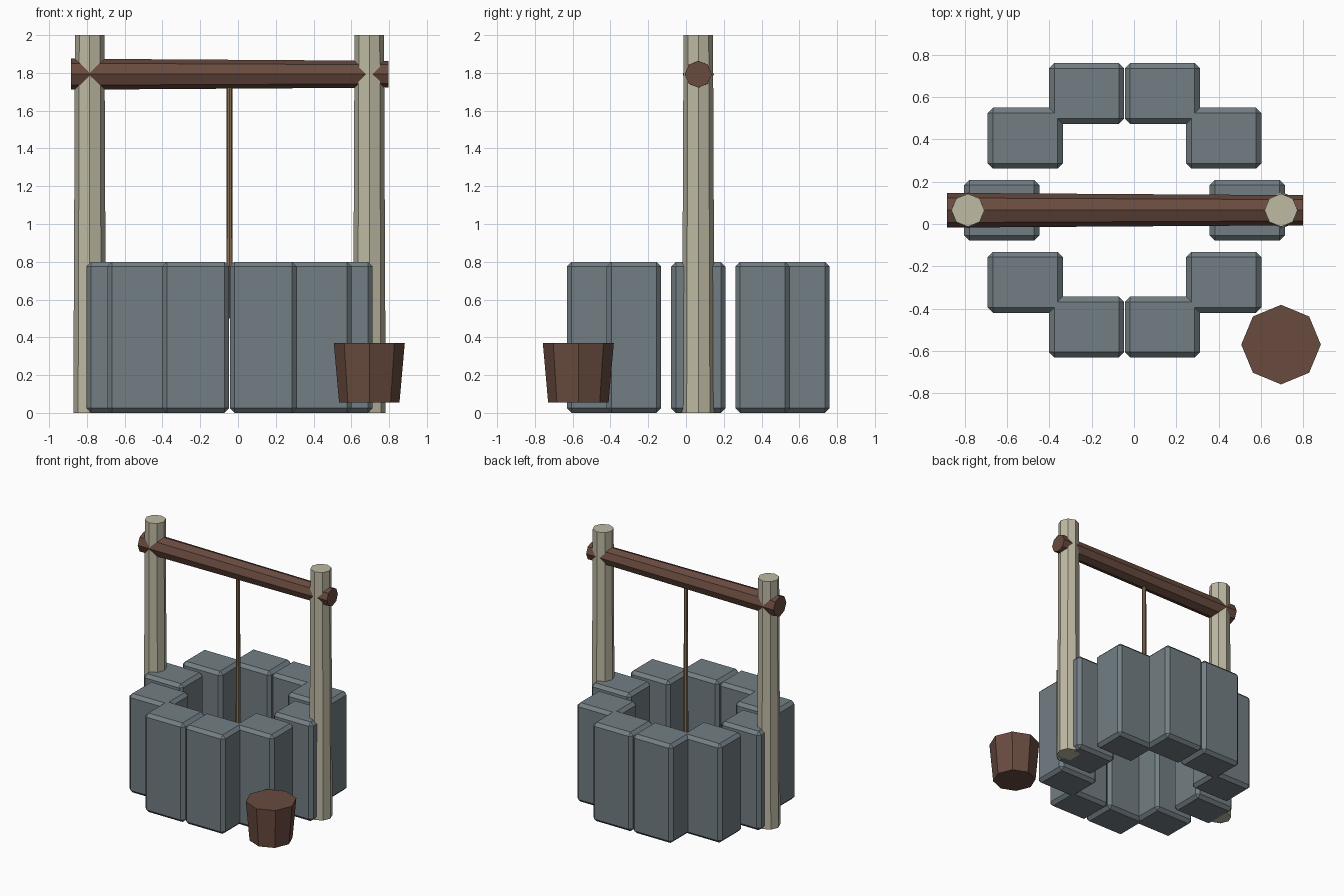
import bpy, bmesh
from math import sin, cos, pi
from mathutils import Matrix, Vector

if "Cube" in bpy.data.objects:
    bpy.data.objects.remove(bpy.data.objects["Cube"])


def material(name, rgb):
    m = bpy.data.materials.new(name)
    m.diffuse_color = (*rgb, 1)
    m.use_nodes = True
    m.node_tree.nodes["Principled BSDF"].inputs["Base Color"].default_value = m.diffuse_color
    return m


STONE = material("stone", (0.17, 0.21, 0.23))
PALE_WOOD = material("pale_wood", (0.52, 0.49, 0.37))
DARK_WOOD = material("dark_wood", (0.14, 0.07, 0.05))
ROPE = material("rope", (0.26, 0.17, 0.09))


def finish(name, bm, mat):
    mesh = bpy.data.meshes.new(name)
    bm.to_mesh(mesh)
    bm.free()
    mesh.materials.append(mat)
    obj = bpy.data.objects.new(name, mesh)
    bpy.context.collection.objects.link(obj)
    return obj


def block(name, centre, size, bevel, mat):
    bm = bmesh.new()
    bmesh.ops.create_cube(bm, size=1)
    bmesh.ops.scale(bm, vec=size, verts=bm.verts)
    bmesh.ops.bevel(bm, geom=bm.edges[:], offset=bevel, segments=1, affect='EDGES')
    finish(name, bm, mat).location = centre


def tapered(name, start, end, r1, r2, mat, sides=8):
    # capped tapered cylinder between two points
    a, b = Vector(start), Vector(end)
    bm = bmesh.new()
    bmesh.ops.create_cone(bm, cap_ends=True, segments=sides, radius1=r1,
                          radius2=r2, depth=(b - a).length)
    axis = b - a
    if abs(axis.x) > abs(axis.z):
        bmesh.ops.rotate(bm, matrix=Matrix.Rotation(pi / 2, 3, 'Y'), verts=bm.verts)
    finish(name, bm, mat).location = (a + b) / 2


CX, CY = -0.045, 0.065  # centre of the well

# Ring of ten upright stones, all axis aligned
for i in range(10):
    a = 2 * pi * i / 10
    block(f"wall_stone_{i + 1}", (CX + 0.58 * cos(a), CY + 0.58 * sin(a), 0.4),
          (0.355, 0.288, 0.8), 0.025, STONE)

# Two posts
for side, s in (("left", -1), ("right", 1)):
    x = CX + s * 0.74
    tapered(f"{side}_post", (x, CY, 0), (x, CY, 2), 0.087, 0.078, PALE_WOOD)

# Crossbeam, thinner towards the right
tapered("crossbeam", (-0.885, CY, 1.793), (0.798, CY, 1.793), 0.082, 0.071, DARK_WOOD)

# Rope hanging into the well
tapered("rope", (CX, CY, 0.5), (CX, CY, 1.79), 0.0175, 0.0155, ROPE)

# Bucket standing beside the wall
tapered("bucket", (0.695, -0.57, 0.055), (0.695, -0.57, 0.37), 0.16, 0.188, DARK_WOOD)
